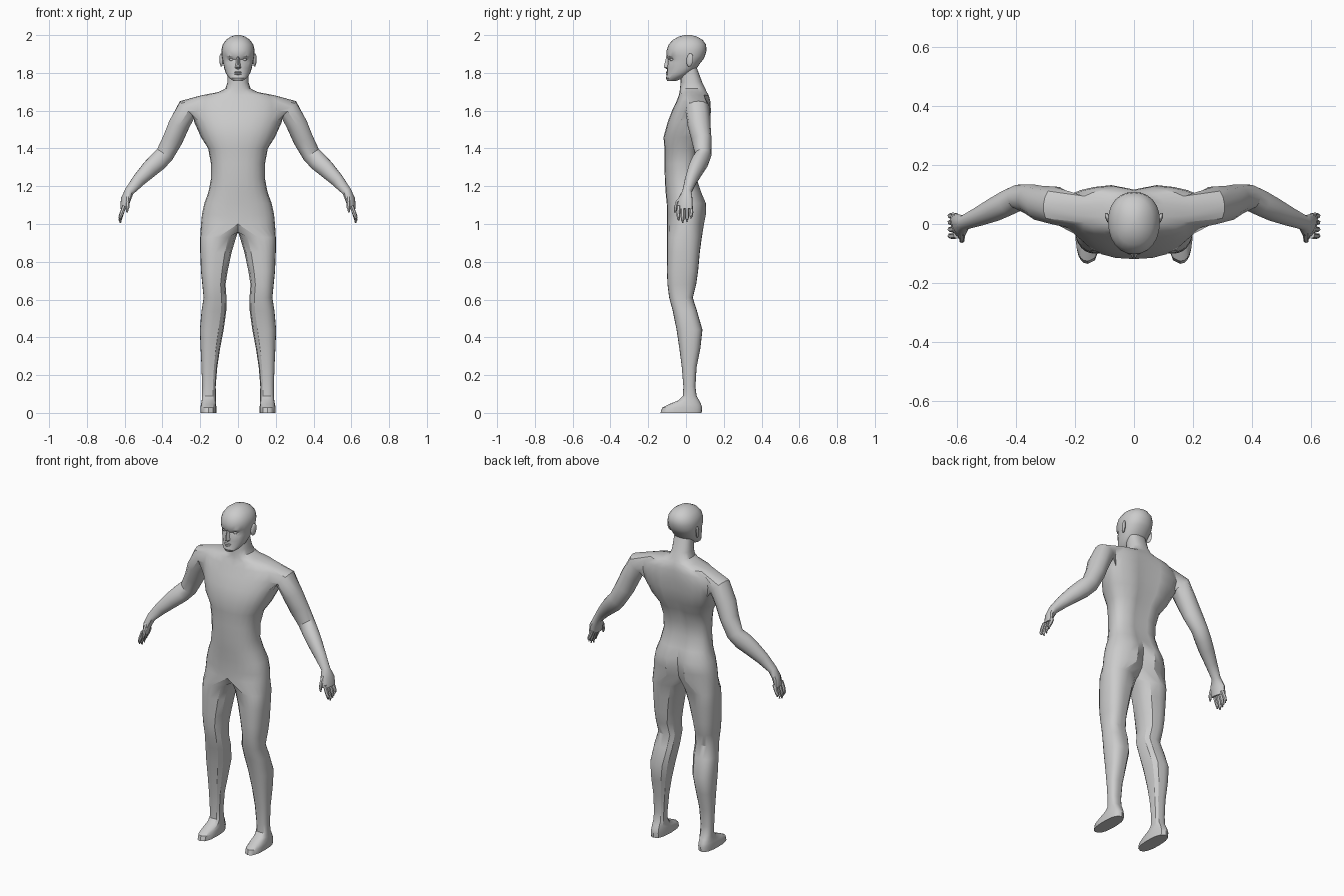
import bpy, bmesh
from math import sin, cos, pi, radians
from mathutils import Vector, Matrix

if "Cube" in bpy.data.objects:
    bpy.data.objects.remove(bpy.data.objects["Cube"])

N = 12  # columns in half a ring, front midline to back midline


def finish(bm, name, mirror=True, angle=32):
    if mirror:
        bmesh.ops.mirror(bm, geom=bm.verts[:] + bm.edges[:] + bm.faces[:],
                         matrix=Matrix.Identity(4), merge_dist=0.0005, axis='X')
        bmesh.ops.remove_doubles(bm, verts=bm.verts[:], dist=0.0003)
    bmesh.ops.recalc_face_normals(bm, faces=bm.faces[:])
    me = bpy.data.meshes.new(name)
    bm.to_mesh(me)
    bm.free()
    ob = bpy.data.objects.new(name, me)
    bpy.context.collection.objects.link(ob)
    bpy.ops.object.select_all(action='DESELECT')
    ob.select_set(True)
    bpy.context.view_layer.objects.active = ob
    bpy.ops.object.shade_smooth_by_angle(angle=radians(angle))
    return ob


def half_ring(bm, z, w, yf, yb, yc, groove=0.0, e=0.85):
    out = []
    for i in range(N + 1):
        s, c = max(0.0, sin(pi * i / N)), cos(pi * i / N)
        x = 0.0 if i in (0, N) else w * s ** e
        d = (yc - yf) if c > 0 else (yb - yc)
        y = yc - d * (1 if c > 0 else -1) * abs(c) ** e
        if i == N:
            y -= groove
        out.append(bm.verts.new((x, y, z)))
    return out


def band(bm, a, b, closed=False, skip=()):
    n = len(a)
    for i in range(n if closed else n - 1):
        if i not in skip:
            j = (i + 1) % n
            bm.faces.new((a[i], a[j], b[j], b[i]))


def tube_ring(bm, c, tan, rf, ru, angles):
    t = tan.normalized()
    up = (Vector((0, 0, 1)) - t * t.z).normalized()
    front = t.cross(up)
    return [bm.verts.new(c + front * (rf * cos(a)) + up * (ru * sin(a))) for a in angles]


# Body skin: torso, legs and arms in one half, then mirrored
bm = bmesh.new()
torso = [  # z, half width, front y, back y, widest y, back groove
    (1.00, .196, -.100, .098, .00, .030),
    (1.05, .191, -.100, .108, .00, .032),
    (1.11, .178, -.102, .108, .00, .026),
    (1.17, .156, -.108, .082, .00, .016),
    (1.24, .143, -.112, .058, -.01, .012),
    (1.32, .143, -.114, .062, -.01, .014),
    (1.40, .158, -.114, .085, .00, .018),
    (1.46, .196, -.119, .115, .02, .022),
    (1.54, .232, -.097, .130, .05, .022),
    (1.60, .243, -.074, .134, .06, .020),
    (1.65, .235, -.050, .131, .06, .014),
    (1.682, .190, -.038, .122, .06, .008),
    (1.698, .105, -.034, .112, .05, .004),
    (1.718, .066, -.032, .102, .04, 0),
    (1.75, .056, -.028, .086, .03, 0),
    (1.83, .054, -.030, .056, .02, 0)]
rows = [half_ring(bm, *r) for r in torso]
LO, HI, C0, C1 = 8, 11, 4, 8   # opening where the arm grows out
for k in range(len(rows) - 1):
    band(bm, rows[k], rows[k + 1], skip=range(C0, C1) if LO <= k < HI else ())
bm.faces.new(rows[-1])

# Legs and feet
crotch = [bm.verts.new((0, .068 - .068 * 2 * (i / 6) - .012, .957)) for i in range(1, 6)]
ring = rows[0] + crotch
leg_angles = [pi * i / N for i in range(N + 1)] + [pi + pi * i / 6 for i in range(1, 6)]
leg = [  # z, inner x, outer x, front y, back y
    (.93, .010, .200, -.100, .084), (.85, .034, .200, -.100, .073),
    (.75, .055, .196, -.101, .064), (.68, .066, .189, -.098, .054),
    (.61, .061, .182, -.089, .036), (.54, .062, .193, -.070, .058),
    (.44, .076, .202, -.050, .087), (.34, .095, .198, -.035, .076),
    (.24, .110, .193, -.022, .056), (.14, .118, .190, -.014, .050),
    (.09, .117, .190, -.016, .056), (.066, .117, .192, -.040, .070),
    (.045, .116, .196, -.092, .080), (.028, .114, .199, -.126, .085),
    (.00, .115, .198, -.135, .083)]
for z, xi, xo, yf, yb in leg:
    cx, rx, cy, ry = (xi + xo) / 2, (xo - xi) / 2, (yf + yb) / 2, (yb - yf) / 2
    e = 0.8
    sgn = lambda v: (1 if v > 0 else -1) * abs(v) ** e
    new = [bm.verts.new((cx + rx * sgn(sin(a)), cy - ry * sgn(cos(a)), z)) for a in leg_angles]
    band(bm, ring, new, closed=True)
    ring = new
bm.faces.new(ring)

# Arms and palms
ring = ([rows[k][C0] for k in range(LO, HI)] + [rows[HI][i] for i in range(C0, C1)]
        + [rows[k][C1] for k in range(HI, LO, -1)] + [rows[LO][i] for i in range(C1, C0, -1)])
arm_angles = ([-pi / 4 + pi / 6 * i for i in range(3)] + [pi / 4 + pi / 8 * i for i in range(4)]
              + [3 * pi / 4 + pi / 6 * i for i in range(3)] + [5 * pi / 4 + pi / 8 * i for i in range(4)])
arm = [  # centre, radius front to back, radius across
    (.268, .063, 1.608, .066, .058), (.312, .069, 1.526, .061, .056),
    (.345, .082, 1.448, .053, .054), (.388, .091, 1.368, .044, .049),
    (.425, .074, 1.330, .045, .051), (.468, .052, 1.290, .042, .046),
    (.525, .026, 1.232, .033, .036), (.576, .005, 1.172, .025, .025),
    (.594, -.004, 1.130, .042, .023), (.604, -.007, 1.080, .044, .016)]
pts = [Vector((.20, .06, 1.63))] + [Vector(a[:3]) for a in arm]
for k, a in enumerate(arm):
    nxt = pts[min(k + 2, len(pts) - 1)]
    new = tube_ring(bm, pts[k + 1], nxt - pts[k], a[3], a[4], arm_angles)
    band(bm, ring, new, closed=True)
    ring = new
bm.faces.new(ring)
finish(bm, "body")

# Fingers and thumbs
bm = bmesh.new()
hex_angles = [pi / 3 * i for i in range(6)]
digits = []
for y, length in ((-.038, .066), (-.017, .080), (.005, .074), (.026, .056)):
    digits.append([Vector((.602, y, 1.095)), Vector((.616, y * 1.08, 1.085 - length * .45)),
                   Vector((.624, y * 1.05, 1.085 - length * .8)), Vector((.622, y, 1.085 - length))])
digits.append([Vector((.586, -.022, 1.145)), Vector((.584, -.046, 1.115)),
               Vector((.584, -.056, 1.085)), Vector((.588, -.058, 1.062))])
for path in digits:
    prev = None
    for k, r in enumerate((.0115, .0105, .009, .005)):
        tan = path[min(k + 1, 3)] - path[max(k - 1, 0)]
        new = tube_ring(bm, path[k], tan, r, r, hex_angles)
        if prev:
            band(bm, prev, new, closed=True)
        else:
            bm.faces.new(new)
        prev = new
    bm.faces.new(prev)
finish(bm, "fingers", angle=50)

# Head with eye sockets
bm = bmesh.new()
head = [
    (1.758, .026, -.100, -.050, -.075), (1.772, .046, -.106, -.015, -.06),
    (1.797, .064, -.100, .022, -.03), (1.825, .073, -.099, .058, -.01),
    (1.852, .079, -.098, .076, .00), (1.872, .083, -.096, .092, .01),
    (1.890, .086, -.103, .101, .01), (1.920, .088, -.102, .109, .01),
    (1.950, .081, -.092, .106, .01), (1.975, .063, -.070, .088, .01),
    (1.992, .038, -.038, .058, .01), (2.000, .014, -.008, .028, .01)]
rows = [half_ring(bm, *r, e=0.92) for r in head]
for row, i, d in ((5, 1, .006), (5, 2, .014), (5, 3, .006), (4, 2, .005), (3, 3, .004)):
    rows[row][i].co.y += d
for a, b in zip(rows, rows[1:]):
    band(bm, a, b)
bm.faces.new(rows[0])
bm.faces.new(rows[-1])
finish(bm, "head")

# Nose
bm = bmesh.new()
for p in ((0, -.104, 1.888), (.007, -.094, 1.885), (-.007, -.094, 1.885), (.005, -.118, 1.830),
          (-.005, -.118, 1.830), (.017, -.094, 1.826), (-.017, -.094, 1.826), (0, -.095, 1.815)):
    bm.verts.new(p)
bmesh.ops.convex_hull(bm, input=bm.verts[:])
finish(bm, "nose", mirror=False)


def blob(name, loc, size, tilt=0.0, spin=0.0, mirror=True):
    bm = bmesh.new()
    m = (Matrix.Translation(loc) @ Matrix.Rotation(spin, 4, 'Z') @ Matrix.Rotation(tilt, 4, 'X')
         @ Matrix.Diagonal((*size, 1)))
    bmesh.ops.create_uvsphere(bm, u_segments=10, v_segments=7, radius=1, matrix=m)
    return finish(bm, name, mirror, 50)


# Ears, eyes and lips
blob("ears", (.089, .020, 1.868), (.008, .019, .036), tilt=-.15, spin=-.35)
blob("eyes", (.034, -.076, 1.871), (.013, .010, .008))
blob("upper_lip", (0, -.096, 1.803), (.022, .011, .005), mirror=False)
blob("lower_lip", (0, -.096, 1.794), (.019, .011, .005), mirror=False)
